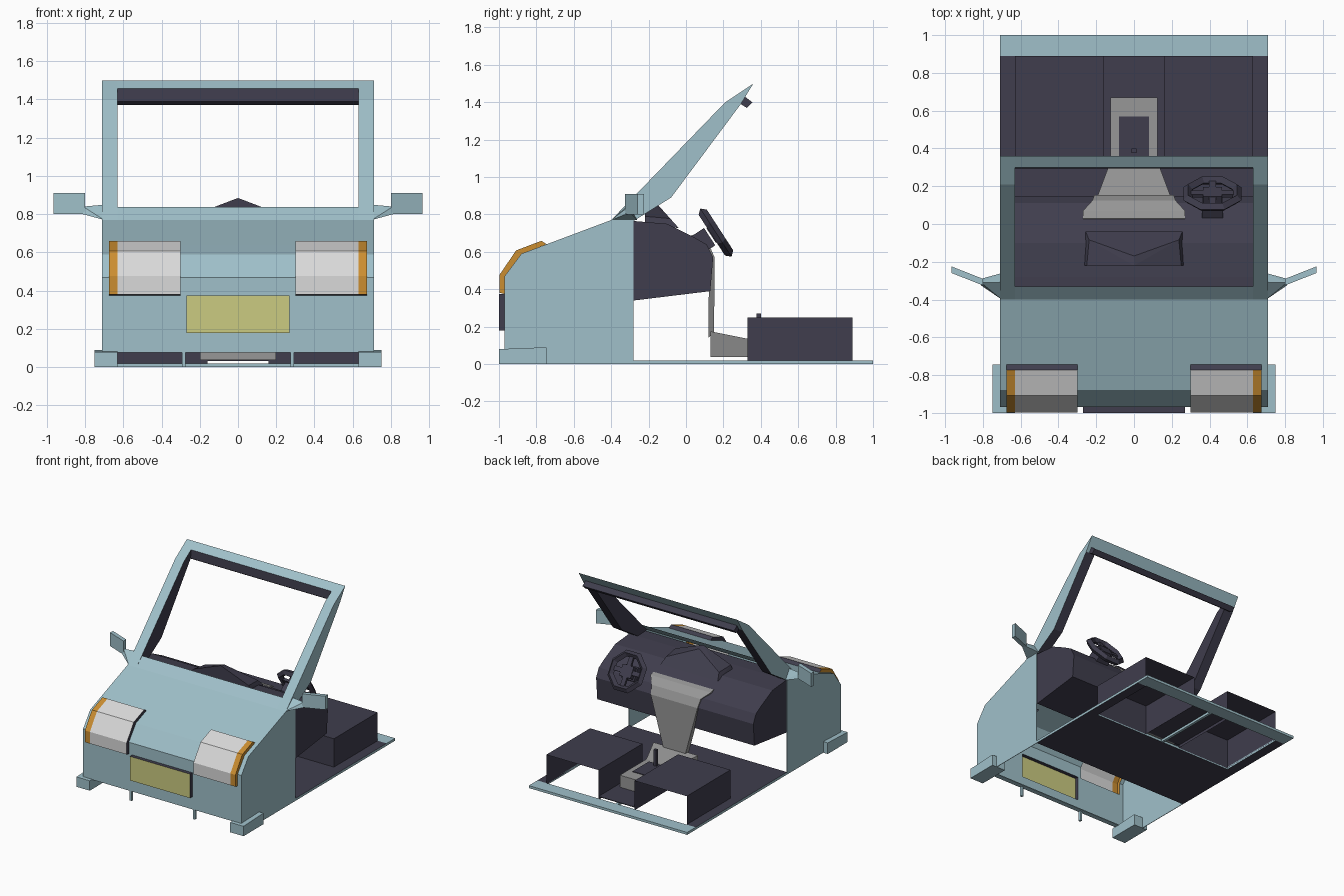
import bpy, bmesh, math
from mathutils import Matrix, Vector

cube = bpy.data.objects.get("Cube")
if cube:
    bpy.data.objects.remove(cube, do_unlink=True)


def material(name, r, g, b):
    m = bpy.data.materials.new(name)
    m.use_nodes = True
    m.diffuse_color = (r, g, b, 1)
    m.node_tree.nodes["Principled BSDF"].inputs["Base Color"].default_value = (r, g, b, 1)
    return m


PAINT = material("pale_blue_paint", 0.35, 0.53, 0.59)
DARK = material("dark_trim", 0.05, 0.047, 0.074)
LENS = material("lens_white", 0.7, 0.7, 0.7)
AMBER = material("amber_lens", 0.6, 0.27, 0.03)
YELLOW = material("plate_yellow", 0.6, 0.6, 0.22)
GREY = material("console_grey", 0.31, 0.31, 0.31)


def finish(name, bm, mats, rule=None, drop=None, recalc=True):
    """Turn a bmesh into an object; rule picks the colour slot, drop removes faces."""
    if recalc:
        bmesh.ops.recalc_face_normals(bm, faces=bm.faces[:])
    bm.normal_update()
    if rule:
        for f in bm.faces:
            f.material_index = rule(f)
    if drop:
        bmesh.ops.delete(bm, geom=[f for f in bm.faces if drop(f)], context='FACES')
    mesh = bpy.data.meshes.new(name)
    bm.to_mesh(mesh)
    bm.free()
    for m in mats:
        mesh.materials.append(m)
    ob = bpy.data.objects.new(name, mesh)
    bpy.context.collection.objects.link(ob)
    return ob


def prism(name, profile, x0, x1, mats, rule=None, drop=None):
    """Side profile of (y, z) points stretched from x0 to x1."""
    bm = bmesh.new()
    a = [bm.verts.new((x0, y, z)) for y, z in profile]
    b = [bm.verts.new((x1, y, z)) for y, z in profile]
    bm.faces.new(a)
    bm.faces.new(b[::-1])
    for i in range(len(a)):
        j = (i + 1) % len(a)
        bm.faces.new((a[i], b[i], b[j], a[j]))
    return finish(name, bm, mats, rule, drop)


def box(name, x, y, z, mats, rule=None, drop=None):
    return prism(name, [(y[0], z[0]), (y[1], z[0]), (y[1], z[1]), (y[0], z[1])],
                 x[0], x[1], mats, rule, drop)


def hull(name, points, mats):
    bm = bmesh.new()
    for p in points:
        bm.verts.new(p)
    bmesh.ops.convex_hull(bm, input=bm.verts[:])
    return finish(name, bm, mats)


# Front shell: swept panel with lamps and number plate pushed out of it
rows = [(-.97, .08), (-.97, .18), (-.97, .375), (-.97, .47), (-.88, .59),
        (-.745, .641), (-.40, .77), (-.33, .838)]
half = [.27, .30, .63, .675, .71]
cols = [-x for x in reversed(half)] + half
bm = bmesh.new()
grid = [[bm.verts.new((x, y, z)) for x in cols] for y, z in rows]
for lower, upper in zip(grid, grid[1:]):
    for i in range(len(cols) - 1):
        bm.faces.new((lower[i], lower[i + 1], upper[i + 1], upper[i]))


def push_out(test, shift, front_slot, wall_slot):
    old = [f for f in bm.faces if test(f.calc_center_median())]
    before = set(bm.faces)
    new = bmesh.ops.extrude_face_region(bm, geom=old)["geom"]
    caps = {g for g in new if isinstance(g, bmesh.types.BMFace)}
    for v in (g for g in new if isinstance(g, bmesh.types.BMVert)):
        v.co += shift(v.co)
    walls = [f for f in bm.faces if f not in before and f not in caps]
    for f in caps:
        f.material_index = front_slot(f)
    for f in walls:
        f.material_index = wall_slot(f)
    bmesh.ops.delete(bm, geom=[f for f in old if f.is_valid], context='FACES')


for s in (-1, 1):
    push_out(lambda c: .30 < c.x * s < .675 and .375 < c.z < .641,
             lambda co: Vector((0, -.028, .018 if co.z > .5 else .006)),
             lambda f: 3 if abs(f.calc_center_median().x) > .63 else 2,
             lambda f: 3 if abs(f.calc_center_median().x) > .67 else 1)
push_out(lambda c: abs(c.x) < .27 and .18 < c.z < .375 and c.y < -.96,
         lambda co: Vector((0, -.03, 0)), lambda f: 4, lambda f: 1)
finish("front_shell", bm, [PAINT, DARK, LENS, AMBER, YELLOW], recalc=False)
box("front_bottom_lip", (-.71, .71), (-.97, -.93), (.078, .084), [PAINT])

side_profile = [(-.97, 0), (-.97, .47), (-.88, .59), (-.40, .77), (-.28, .765), (-.28, 0)]
pillar_profile = [(-.40, .77), (.21, 1.40), (.36, 1.50), (.293, 1.39), (-.08, .89), (-.28, .765)]


for s, side in ((-1, "right"), (1, "left")):
    # Body side, windscreen pillar, bumper corner and support post
    prism(side + "_body_side", side_profile, s * .706, s * .71, [PAINT])
    prism(side + "_windscreen_pillar", pillar_profile, s * .63, s * .71, [PAINT, DARK],
          lambda f: 0 if f.normal.x * s > .9 or (f.normal.y < 0 and f.normal.z > .3)
          or f.calc_center_median().z > 1.43 else 1)
    prism(side + "_bumper_corner", [(-1, 0), (-1, .08), (-.745, .09), (-.745, 0)],
          s * .63, s * .75, [PAINT])
    box(side + "_bumper_post", (s * .275, s * .293), (-.97, -.95), (0, .08), [PAINT])
    # Door mirror on a tapered arm
    hull(side + "_mirror_arm",
         [(s * .70, -.40, .77), (s * .70, -.26, .77), (s * .70, -.31, .85),
          (s * .81, -.325, .80), (s * .81, -.29, .80), (s * .81, -.31, .84)], [PAINT])
    hull(side + "_mirror",
         [(s * x, y + t, z) for x, y in ((.80, -.325), (.965, -.26))
          for t in (0, .035) for z in (.80, .91)], [PAINT])
    # Hollow seat base, open below and behind
    box(side + "_seat_base", (s * .16, s * .63), (.33, .89), (.01, .25), [DARK],
        drop=lambda f: f.normal.z < -.9 or f.normal.y > .9)
    box(side + "_floor_strip", (s * .63, s * .71), (.33, .89), (0, .02), [PAINT, DARK],
        lambda f: int(abs(f.normal.x) < .9))

# Windscreen header
prism("roof_header", [(.298, 1.458), (.36, 1.50), (.293, 1.39)], -.63, .63, [PAINT, DARK],
      lambda f: int(f.normal.y < -.9))
prism("header_trim", [(.293, 1.39), (.315, 1.43), (.355, 1.40), (.325, 1.37)],
      -.68, .68, [DARK])

# Floor, centre tunnel plate and rear sill
box("floor", (-.71, .71), (-.28, .33), (0, .02), [PAINT, DARK],
    lambda f: int(abs(f.normal.z) > .9))
box("tunnel_plate", (-.16, .16), (.33, .89), (.033, .038), [DARK])
box("tunnel_rib", (-.01, .01), (.33, .90), (0, .02), [PAINT])
box("rear_sill", (-.71, .71), (.89, 1), (0, .02), [PAINT])

# Dashboard with forward shelf
prism("dashboard", [(-.28, .34), (.13, .39), (.145, .57), (.11, .64), (.04, .68),
                    (-.10, .75), (-.28, .765)], -.705, .705, [DARK])
box("dashboard_shelf", (-.70, .70), (-.39, -.28), (.755, .765), [DARK])

# Peaked instrument hood with a sloping rear face
hood_outline = [(-.27, .74), (-.25, .79), (0, .885), (.25, .79), (.27, .74)]
hull("instrument_hood", [(x, -.22, z) for x, z in hood_outline]
     + [(x * .95, -.165 + (.88 - z) * .9, z - .012) for x, z in hood_outline], [DARK])

# Centre console: sloping top, tapering face and floor section
stations = [(.27, .03, .69), (.27, .07, .68), (.22, .125, .635), (.21, .153, .57), (.10, .15, .17)]
bm = bmesh.new()
rings = [[bm.verts.new(p) for p in ((-x, y, z), (x, y, z), (x, y - .03, z - .03),
                                    (-x, y - .03, z - .03))] for x, y, z in stations]
for a, b in zip(rings, rings[1:]):
    for i in range(4):
        j = (i + 1) % 4
        bm.faces.new((a[i], a[j], b[j], b[i]))
bm.faces.new(rings[0])
bm.faces.new(rings[-1][::-1])
finish("console_face", bm, [GREY])
hull("floor_console_front", [(s * x, y, z) for s in (-1, 1) for x, y, zt in
                             ((.20, .13, .175), (.125, .33, .135)) for z in (.038, zt)], [GREY])
box("floor_console_rear", (-.125, .125), (.33, .67), (.038, .135), [GREY])
box("console_tray", (-.08, .08), (.36, .57), (.133, .14), [DARK])
box("gear_lever", (-.012, .012), (.377, .40), (.13, .27), [DARK])

# Eight-sided steering wheel, hub, spokes and column
tilt = Matrix.Translation((.415, .16, .703)) @ Matrix.Rotation(math.radians(-57), 4, 'X')
bpy.ops.mesh.primitive_torus_add(major_segments=8, minor_segments=4,
                                 major_radius=.14, minor_radius=.026)
rim = bpy.context.object
rim.name = "steering_wheel_rim"
rim.matrix_world = tilt @ Matrix.Rotation(math.pi / 8, 4, 'Z')
rim.data.materials.append(DARK)
hub = box("steering_hub", (-.05, .05), (-.045, .045), (-.03, .012), [DARK])
hub.matrix_world = tilt
for i, name in enumerate(("cross", "upright")):
    spoke = box("steering_spoke_" + name, (-.13, .13), (-.018, .018), (-.012, .008), [DARK])
    spoke.matrix_world = tilt @ Matrix.Rotation(i * math.pi / 2, 4, 'Z')
column = box("steering_column", (-.055, .055), (-.055, .055), (-.16, -.04), [DARK])
column.matrix_world = tilt
